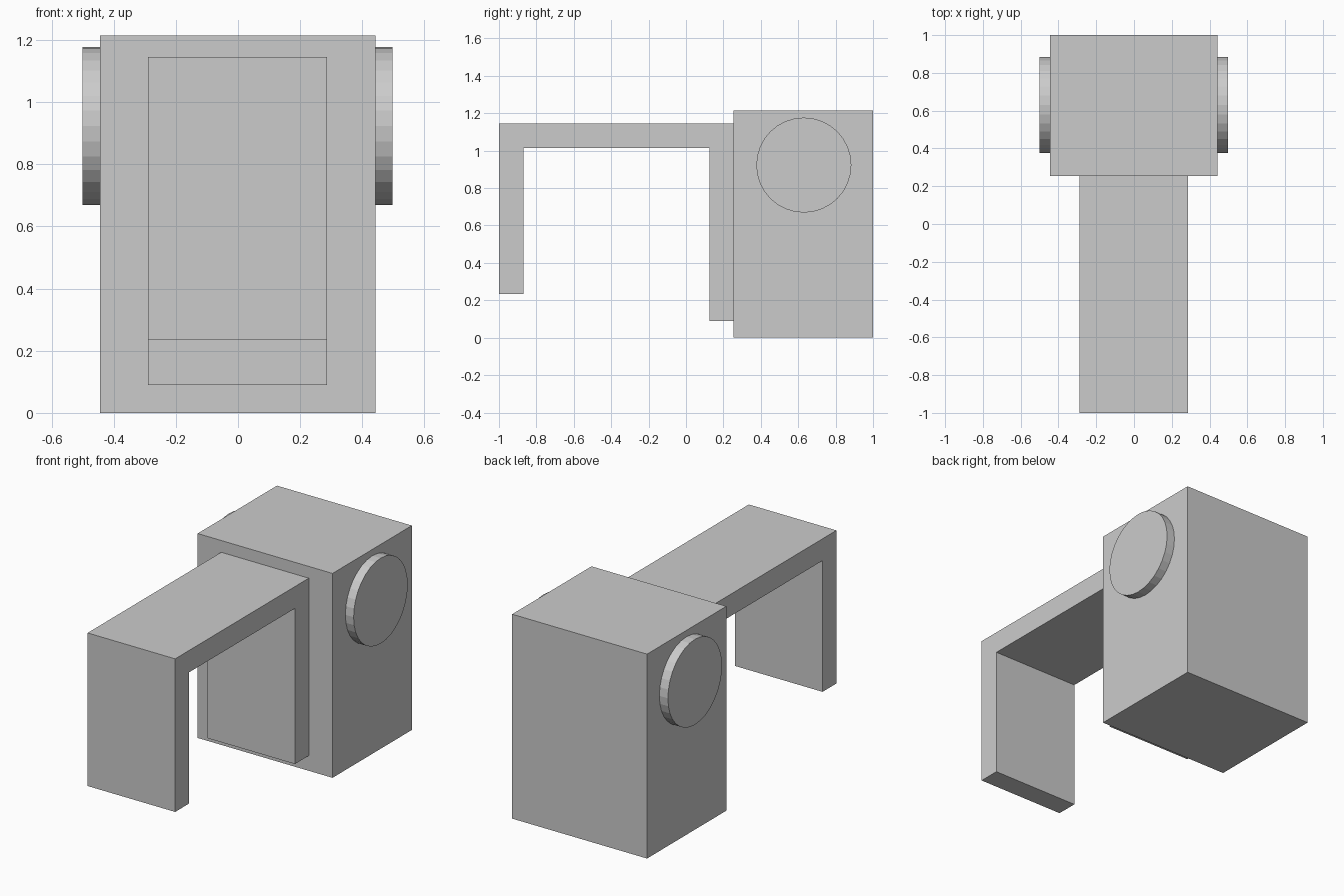
import bpy, bmesh, math

if "Cube" in bpy.data.objects:
    bpy.data.objects.remove(bpy.data.objects["Cube"])


def extrude_profile(name, points, x0, x1):
    """Extrude a closed (y, z) outline along x."""
    bm = bmesh.new()
    face = bm.faces.new([bm.verts.new((x0, y, z)) for y, z in points])
    ext = bmesh.ops.extrude_face_region(bm, geom=[face])
    moved = [g for g in ext["geom"] if isinstance(g, bmesh.types.BMVert)]
    bmesh.ops.translate(bm, verts=moved, vec=(x1 - x0, 0, 0))
    bmesh.ops.recalc_face_normals(bm, faces=bm.faces)
    mesh = bpy.data.meshes.new(name)
    bm.to_mesh(mesh)
    bm.free()
    obj = bpy.data.objects.new(name, mesh)
    bpy.context.collection.objects.link(obj)
    return obj


# Main housing block
extrude_profile("housing", [(0.255, 0), (1, 0), (1, 1.215), (0.255, 1.215)], -0.444, 0.443)

# Hook bracket: back plate, top arm and hanging front leg in one outline
extrude_profile("hook_bracket", [
    (-1, 0.235), (-0.87, 0.235), (-0.87, 1.015), (0.125, 1.015),
    (0.125, 0.09), (0.255, 0.09), (0.255, 1.145), (-1, 1.145),
], -0.289, 0.287)

# Round side knobs, slightly sunk into the housing
for side, outer in (("left", -0.5), ("right", 0.497)):
    inner = math.copysign(0.40, outer)
    bpy.ops.mesh.primitive_cylinder_add(
        vertices=32, radius=0.254, depth=abs(outer - inner),
        location=((outer + inner) / 2, 0.63, 0.923),
        rotation=(0, math.pi / 2, 0))
    bpy.context.object.name = side + "_knob"
